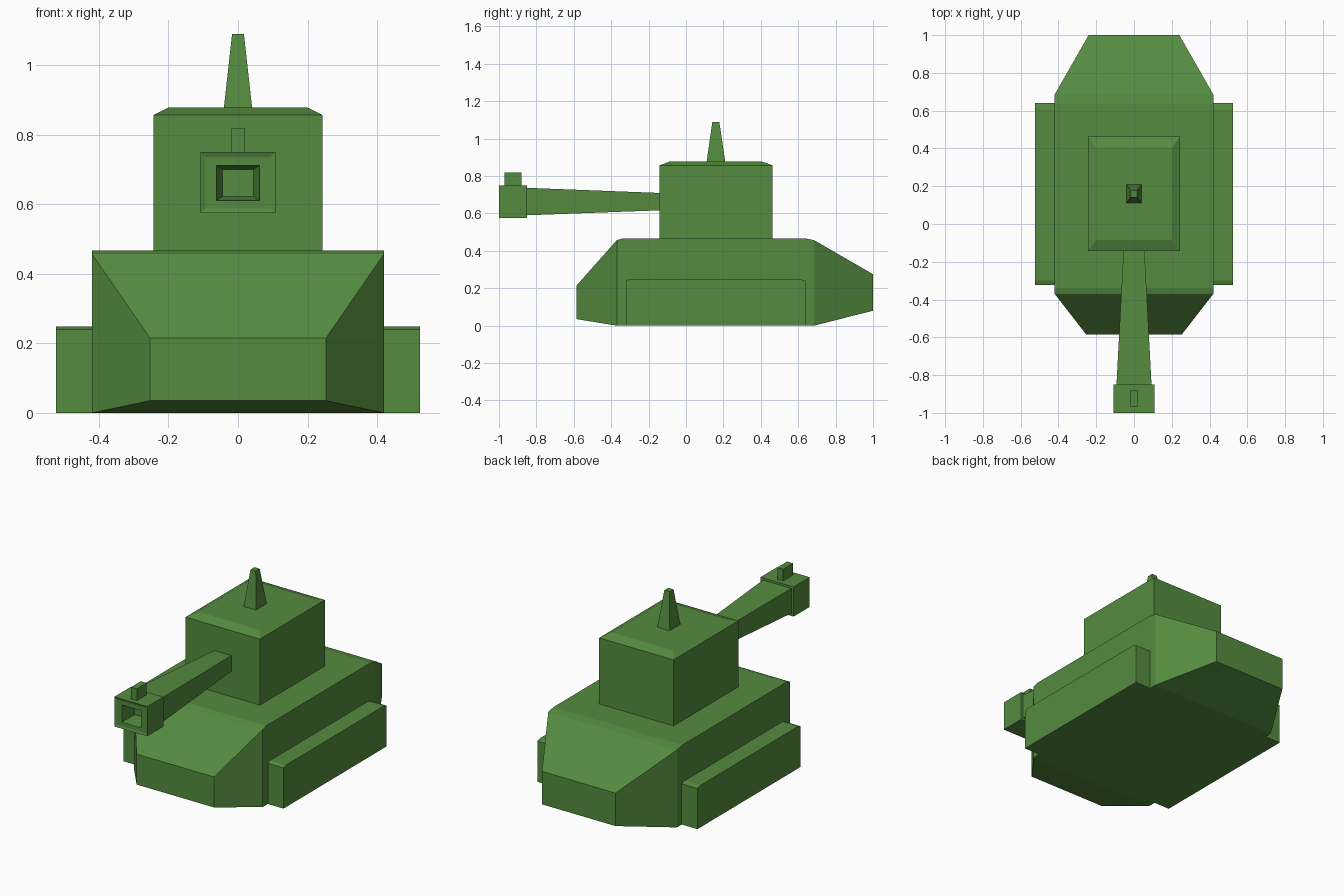
import bpy, bmesh

if "Cube" in bpy.data.objects:
    bpy.data.objects.remove(bpy.data.objects["Cube"])

green = bpy.data.materials.new("green")
green.diffuse_color = (0.09, 0.26, 0.05, 1)
green.use_nodes = True
green.node_tree.nodes["Principled BSDF"].inputs["Base Color"].default_value = green.diffuse_color


def ring_y(y, x0, x1, z0, z1):
    return [(x0, y, z0), (x1, y, z0), (x1, y, z1), (x0, y, z1)]


def ring_z(z, hx, y0, y1):
    return [(-hx, y0, z), (hx, y0, z), (hx, y1, z), (-hx, y1, z)]


def loft(name, rings):
    """Bridge successive four-sided rings and cap both ends."""
    bm = bmesh.new()
    loops = [[bm.verts.new(p) for p in r] for r in rings]
    for a, b in zip(loops, loops[1:]):
        for i in range(4):
            j = (i + 1) % 4
            bm.faces.new((a[i], a[j], b[j], b[i]))
    bm.faces.new(loops[0])
    bm.faces.new(loops[-1])
    bmesh.ops.recalc_face_normals(bm, faces=bm.faces)
    mesh = bpy.data.meshes.new(name)
    bm.to_mesh(mesh)
    bm.free()
    mesh.materials.append(green)
    ob = bpy.data.objects.new(name, mesh)
    bpy.context.collection.objects.link(ob)
    return ob


def loft_y(name, sections):
    """Symmetric sections along y: (y, half width, bottom, top)."""
    return loft(name, [ring_y(y, -h, h, z0, z1) for y, h, z0, z1 in sections])


# Hull with tapered nose and tail
loft_y("hull", [
    (-0.585, 0.253, 0.035, 0.215),
    (-0.37, 0.42, 0.0, 0.457),
    (-0.338, 0.42, 0.0, 0.467),
    (0.635, 0.42, 0.0, 0.467),
    (0.685, 0.42, 0.0, 0.457),
    (1.0, 0.24, 0.08, 0.275),
])

# Track guards, mirrored
track = loft("track_guards", [ring_y(y, 0.42, 0.523, 0.0, z) for y, z in
                              ((-0.322, 0.24), (-0.3, 0.248), (0.61, 0.248), (0.64, 0.24))])
track.modifiers.new("mirror", 'MIRROR')

# Turret with chamfered roof
loft("turret", [
    ring_z(0.465, 0.243, -0.142, 0.463),
    ring_z(0.857, 0.243, -0.142, 0.463),
    ring_z(0.878, 0.202, -0.085, 0.405),
])

# Antenna spike
loft("antenna", [ring_z(0.875, 0.041, 0.11, 0.21), ring_z(1.09, 0.017, 0.141, 0.178)])

# Flared barrel
loft_y("gun_barrel", [(-0.13, 0.055, 0.617, 0.709), (-0.855, 0.093, 0.59, 0.737)])

# Muzzle block with a dished face and bore
loft_y("muzzle", [
    (-0.85, 0.108, 0.575, 0.75),
    (-1.0, 0.108, 0.575, 0.75),
    (-0.995, 0.094, 0.588, 0.737),
    (-0.995, 0.062, 0.611, 0.712),
    (-0.90, 0.045, 0.623, 0.70),
])

# Front sight
loft_y("front_sight", [(-0.97, 0.019, 0.74, 0.82), (-0.88, 0.019, 0.74, 0.82)])
